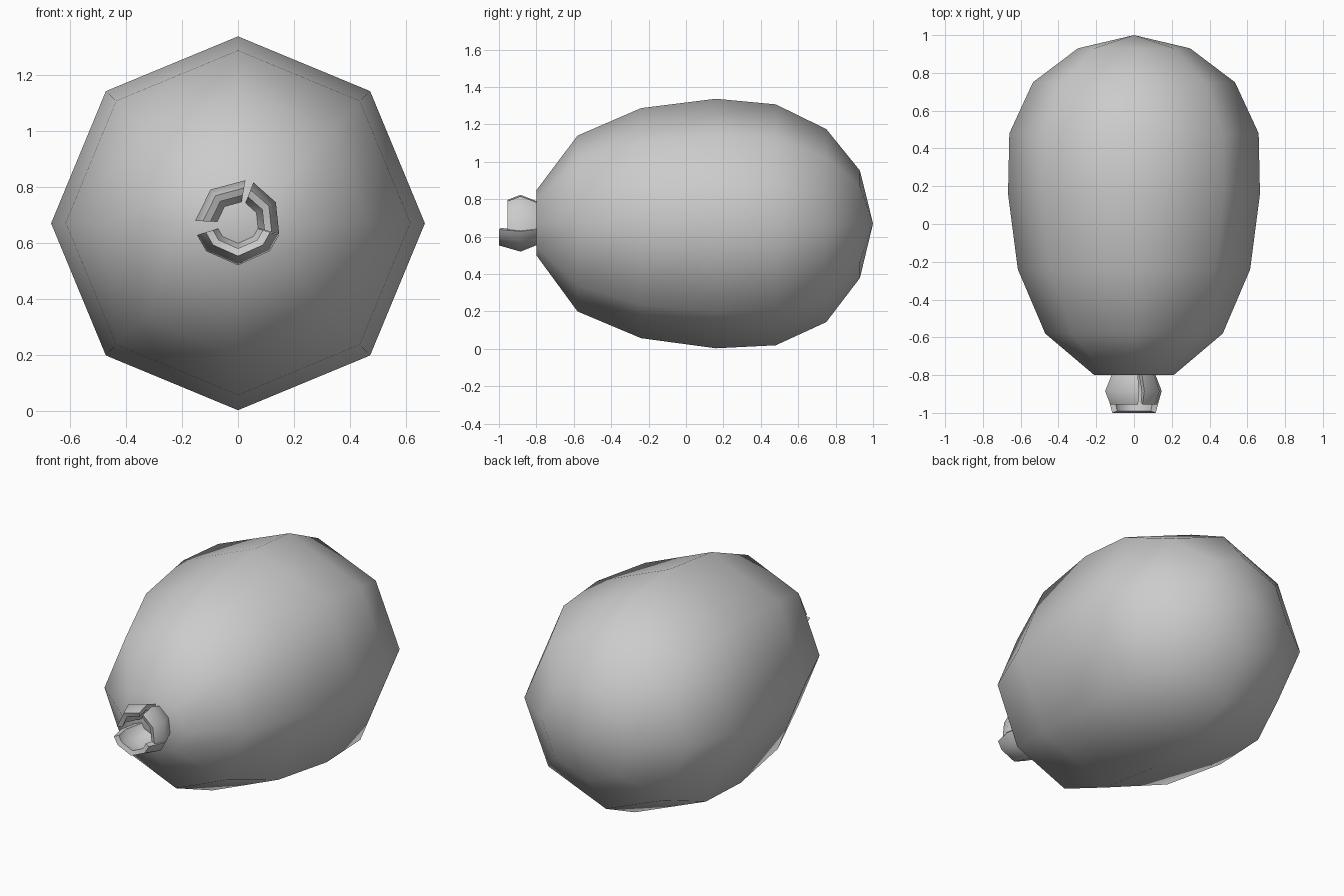
import bpy, bmesh
from math import cos, sin, radians, pi

if "Cube" in bpy.data.objects:
    bpy.data.objects.remove(bpy.data.objects["Cube"])


def finish(bm, name, angle):
    bmesh.ops.recalc_face_normals(bm, faces=bm.faces)
    me = bpy.data.meshes.new(name)
    bm.to_mesh(me)
    bm.free()
    ob = bpy.data.objects.new(name, me)
    bpy.context.collection.objects.link(ob)
    bpy.ops.object.select_all(action='DESELECT')
    ob.select_set(True)
    bpy.context.view_layer.objects.active = ob
    bpy.ops.object.shade_smooth_by_angle(angle=radians(angle))
    return ob


# Fruit body: eight-sided rings along y (y, x radius, z radius, centre z)
RINGS = [(-0.80, 0.21, 0.174, 0.674), (-0.58, 0.47, 0.47, 0.67),
         (-0.24, 0.615, 0.615, 0.672), (0.16, 0.667, 0.667, 0.67),
         (0.48, 0.66, 0.644, 0.663), (0.75, 0.535, 0.516, 0.659),
         (0.93, 0.297, 0.287, 0.666)]
bm = bmesh.new()
rings = [[bm.verts.new((rx * cos(k * pi / 4), y, cz + rz * sin(k * pi / 4)))
          for k in range(8)] for y, rx, rz, cz in RINGS]
for a, b in zip(rings, rings[1:]):
    for k in range(8):
        j = (k + 1) % 8
        bm.faces.new((a[k], a[j], b[j], b[k]))
tip = bm.verts.new((0, 1.0, 0.67))
for k in range(8):
    bm.faces.new((rings[-1][k], rings[-1][(k + 1) % 8], tip))
bm.faces.new(rings[0])
finish(bm, "fruit_body", 60)


# Crown petals: thick bulging plates, each bent once in the middle
def petal(name, angles, tip_y, rim):
    section = [(0.115, -0.79), (0.153, -0.885), (rim, tip_y),
               (rim - 0.027, tip_y + 0.01), (0.115, -0.89), (0.07, -0.79)]
    bm = bmesh.new()
    cols = [[bm.verts.new((r * cos(radians(a)), y, 0.673 + r * sin(radians(a))))
             for r, y in section] for a in angles]
    n = len(section)
    for a, b in zip(cols, cols[1:]):
        for k in range(n):
            j = (k + 1) % n
            bm.faces.new((a[k], a[j], b[j], b[k]))
    bm.faces.new(cols[0])
    bm.faces.new(cols[-1])
    finish(bm, name, 50)


petal("crown_petal_bottom", (197, 222, 270, 318, 343), -0.99, 0.12)
petal("crown_petal_right", (-16, 28, 69), -0.955, 0.125)
petal("crown_petal_left", (80, 130, 178), -0.955, 0.125)

# Sit exactly within the length of two units
low = min(v.co.y for o in bpy.data.objects for v in o.data.vertices)
for o in bpy.data.objects:
    if o.name == "crown_petal_bottom":
        for v in o.data.vertices:
            if v.co.y < -0.95:
                v.co.y -= 1.0 + low
